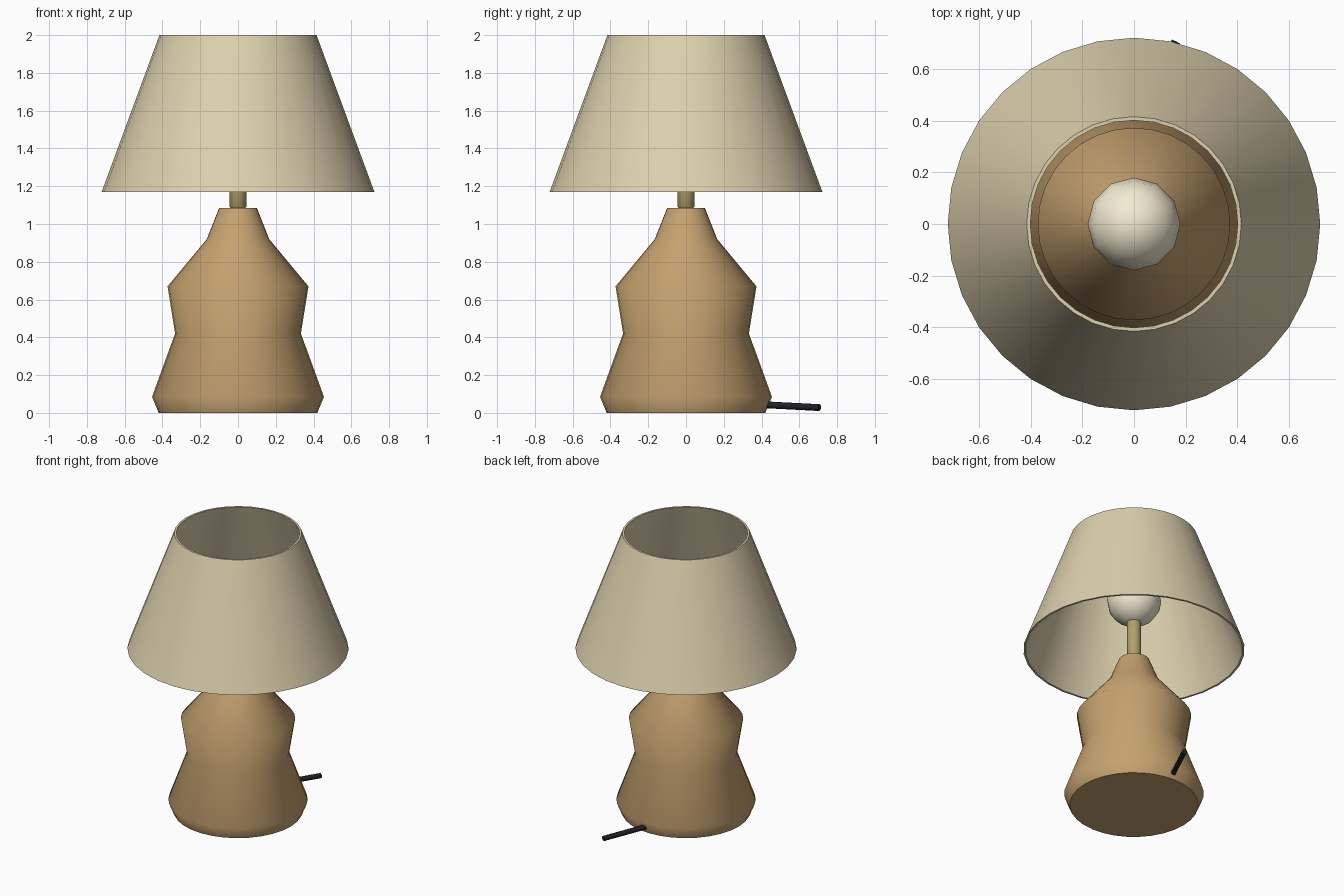
import bpy, bmesh, math
from mathutils import Vector

if "Cube" in bpy.data.objects:
    bpy.data.objects.remove(bpy.data.objects["Cube"])


def finish(obj, color, angle):
    mat = bpy.data.materials.new(obj.name + "_material")
    mat.diffuse_color = (*color, 1)
    mat.use_nodes = True
    mat.node_tree.nodes["Principled BSDF"].inputs["Base Color"].default_value = mat.diffuse_color
    obj.data.materials.append(mat)
    bpy.ops.object.select_all(action='DESELECT')
    obj.select_set(True)
    bpy.context.view_layer.objects.active = obj
    bpy.ops.object.shade_smooth_by_angle(angle=math.radians(angle))
    return obj


def lathe(name, profile, sides, color, angle=55, closed=False):
    """Revolve (radius, z) points; closed profiles form a hollow shell, open ones get caps."""
    bm = bmesh.new()
    rings = [[bm.verts.new((r * math.cos(2 * math.pi * i / sides),
                            r * math.sin(2 * math.pi * i / sides), z))
              for i in range(sides)] for r, z in profile]
    pairs = list(zip(rings, rings[1:]))
    if closed:
        pairs.append((rings[-1], rings[0]))
    else:
        bm.faces.new(rings[0])
        bm.faces.new(rings[-1])
    for low, high in pairs:
        for i in range(sides):
            j = (i + 1) % sides
            bm.faces.new((low[i], low[j], high[j], high[i]))
    bmesh.ops.recalc_face_normals(bm, faces=bm.faces)
    mesh = bpy.data.meshes.new(name)
    bm.to_mesh(mesh)
    bm.free()
    obj = bpy.data.objects.new(name, mesh)
    bpy.context.collection.objects.link(obj)
    return finish(obj, color, angle)


# Turned body
lathe("lamp_base", [(0.42, 0), (0.455, 0.085), (0.333, 0.42), (0.373, 0.67),
                    (0.165, 0.92), (0.10, 1.085)], 32, (0.56, 0.36, 0.16))

# Stem with softened ends
lathe("stem", [(0.037, 1.082), (0.046, 1.092), (0.046, 1.375), (0.037, 1.385)],
      16, (0.45, 0.36, 0.15))

# Thin hollow shade, open at both ends
lathe("shade", [(0.722, 1.17), (0.416, 2.0), (0.402, 2.0), (0.708, 1.17)],
      32, (0.72, 0.63, 0.42), 40, closed=True)

# Bulb
bpy.ops.mesh.primitive_uv_sphere_add(segments=12, ring_count=8, radius=0.18,
                                     location=(0, 0, 1.54))
bulb = bpy.context.object
bulb.name = "bulb"
finish(bulb, (0.9, 0.83, 0.64), 60)

# Short power cord leaving the back
start, end = Vector((0.0, 0.38, 0.045)), Vector((0.163, 0.707, 0.028))
bpy.ops.mesh.primitive_cylinder_add(vertices=8, radius=0.018, depth=(end - start).length,
                                    location=(start + end) / 2)
cord = bpy.context.object
cord.name = "power_cord"
cord.rotation_euler = (end - start).to_track_quat('Z', 'Y').to_euler()
finish(cord, (0.015, 0.015, 0.018), 50)
